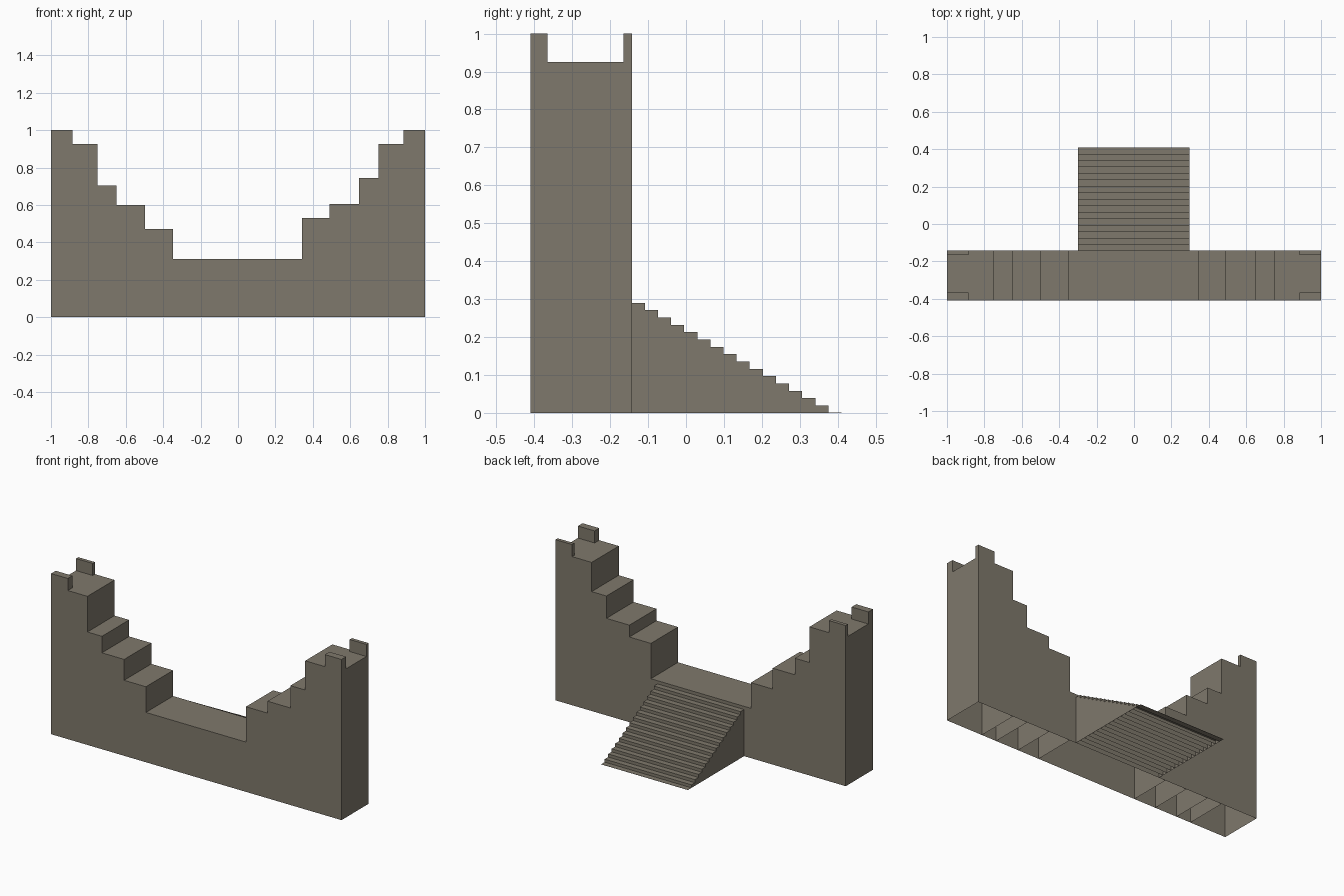
import bpy
import bmesh
from mathutils import Vector

cube = bpy.data.objects.get("Cube")
if cube:
    bpy.data.objects.remove(cube, do_unlink=True)

stone = bpy.data.materials.new("weathered_stone")
stone.use_nodes = True
stone.diffuse_color = (0.212, 0.19, 0.149, 1)
stone.node_tree.nodes["Principled BSDF"].inputs["Base Color"].default_value = stone.diffuse_color


def add_block(bm, x, y, z, open_sides=()):
    """Box without a bottom; open_sides lists further face directions left out."""
    verts = bmesh.ops.create_cube(bm, size=1)["verts"]
    faces = {f for v in verts for f in v.link_faces}
    bm.normal_update()
    skipped = [Vector(d) for d in ((0, 0, -1), *open_sides)]
    doomed = [f for f in faces if any(f.normal.dot(d) > 0.9 for d in skipped)]
    bmesh.ops.delete(bm, geom=doomed, context="FACES")
    for v in verts:
        if v.is_valid:
            v.co = [r[0] if c < 0 else r[1] for c, r in zip(v.co, (x, y, z))]


def finish(bm, name):
    mesh = bpy.data.meshes.new(name)
    bm.to_mesh(mesh)
    bm.free()
    mesh.materials.append(stone)
    bpy.context.collection.objects.link(bpy.data.objects.new(name, mesh))


FRONT, BACK, END = -0.41, -0.143, 0.41
LEFT, RIGHT = (1, 0, 0), (-1, 0, 0)

# Low middle span of the wall, closed by its taller neighbours
bm = bmesh.new()
add_block(bm, (-0.347, 0.342), (FRONT, BACK), (0, 0.31), (LEFT, RIGHT))
finish(bm, "wall_middle")

# Ruined wall stepping up to both ends: block edges and heights, going outward
sides = {
    "left": (1, (0.342, 0.49, 0.648, 0.75, 1), (0.53, 0.604, 0.743, 0.925)),
    "right": (-1, (0.347, 0.497, 0.65, 0.75, 1), (0.47, 0.6, 0.703, 0.925)),
}
for side, (sign, edges, heights) in sides.items():
    bm = bmesh.new()
    for inner, outer, height in zip(edges, edges[1:], heights):
        hidden = () if outer == 1 else ((sign, 0, 0),)
        add_block(bm, sorted((sign * inner, sign * outer)), (FRONT, BACK), (0, height), hidden)
    finish(bm, side + "_wall_steps")

    # Corner battlements on top of the end block
    for place, span in (("front", (FRONT, -0.365)), ("back", (-0.165, BACK))):
        bm = bmesh.new()
        add_block(bm, sorted((sign * 0.885, sign)), span, (heights[-1], 1))
        finish(bm, f"{side}_{place}_battlement")

# Staircase behind the wall, each riser reaching the ground
STEPS = 16
depth = (END - BACK) / STEPS
bm = bmesh.new()
for i in range(STEPS):
    y = BACK + i * depth
    top = max(0.29 * (1 - i / (STEPS - 1)), 0.001)
    add_block(bm, (-0.3, 0.297), (y, y + depth), (0, top), ((0, -1, 0),))
finish(bm, "staircase")
